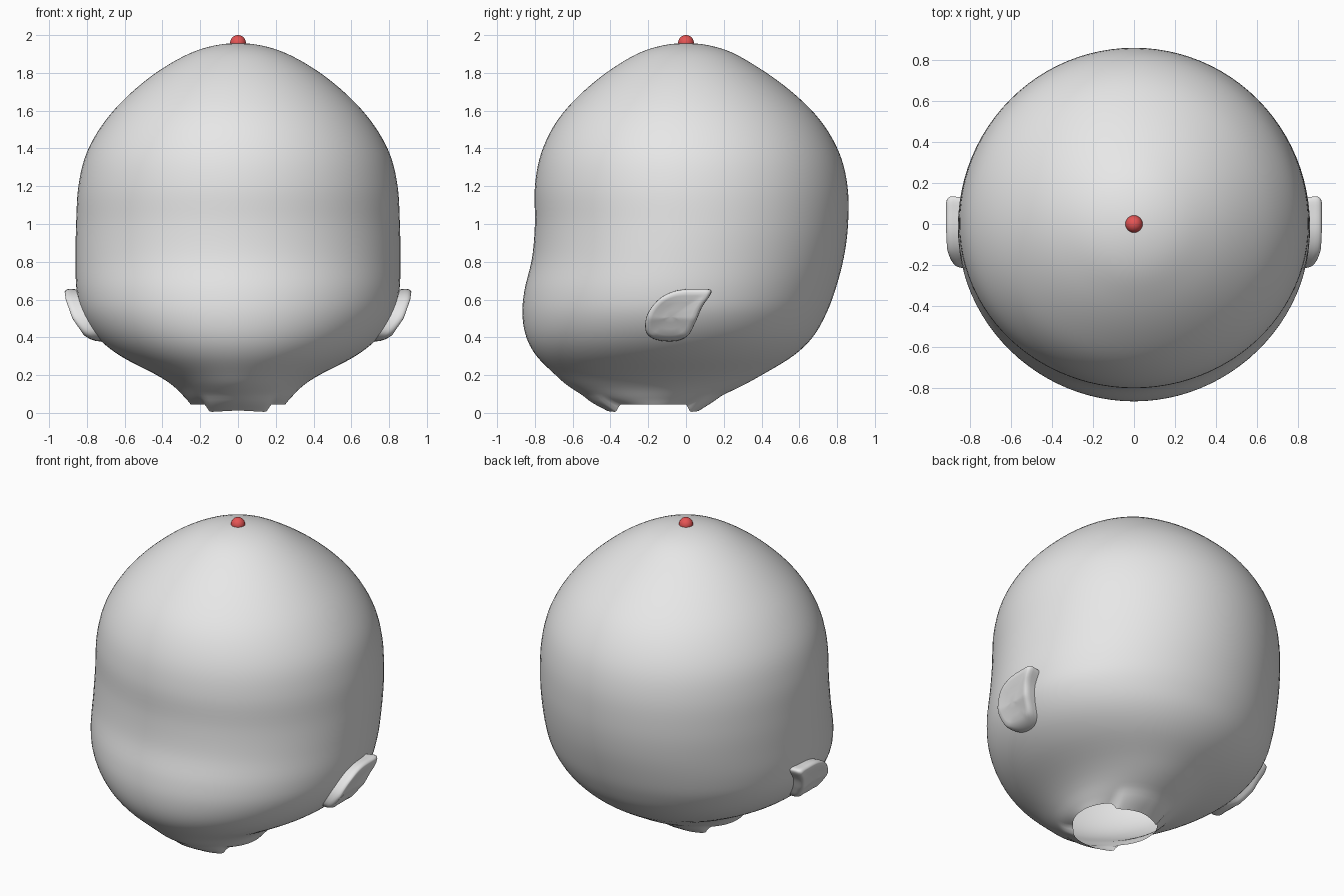
import bpy, bmesh, math
from mathutils import Vector

if "Cube" in bpy.data.objects:
    bpy.data.objects.remove(bpy.data.objects["Cube"])


def material(name, rgb):
    m = bpy.data.materials.new(name)
    m.diffuse_color = (*rgb, 1)
    m.use_nodes = True
    m.node_tree.nodes["Principled BSDF"].inputs["Base Color"].default_value = m.diffuse_color
    return m


grey = material("light grey", (0.8, 0.8, 0.8))
red = material("red", (0.78, 0.09, 0.09))


def catmull(p0, p1, p2, p3, t):
    return [0.5 * (2 * b + (c - a) * t + (2 * a - 5 * b + 4 * c - d) * t * t
                   + (3 * b - a - 3 * c + d) * t ** 3)
            for a, b, c, d in zip(p0, p1, p2, p3)]


def make_object(name, bm, mat, angle):
    mesh = bpy.data.meshes.new(name)
    bm.to_mesh(mesh)
    bm.free()
    ob = bpy.data.objects.new(name, mesh)
    bpy.context.collection.objects.link(ob)
    mesh.materials.append(mat)
    bpy.ops.object.select_all(action='DESELECT')
    ob.select_set(True)
    bpy.context.view_layer.objects.active = ob
    bpy.ops.object.shade_smooth_by_angle(angle=math.radians(angle))
    return ob


def loft(bm, rings, tip):
    """Skin rings of points and close the last ring onto a tip."""
    loops = [[bm.verts.new(p) for p in r] for r in rings]
    n = len(loops[0])
    for a, b in zip(loops, loops[1:]):
        for i in range(n):
            j = (i + 1) % n
            bm.faces.new((a[i], a[j], b[j], b[i]))
    t = bm.verts.new(tip)
    for i in range(n):
        bm.faces.new((loops[-1][i], loops[-1][(i + 1) % n], t))


# Head sections: height, half width, front y, back y, y of the widest point
rows = [
    (0.045, 0.25, -0.42, 0.07, -0.17),
    (0.08, 0.28, -0.52, 0.16, -0.17),
    (0.14, 0.34, -0.62, 0.29, -0.15),
    (0.20, 0.43, -0.69, 0.40, -0.13),
    (0.30, 0.62, -0.79, 0.565, -0.10),
    (0.40, 0.745, -0.845, 0.67, -0.07),
    (0.52, 0.825, -0.866, 0.74, -0.05),
    (0.65, 0.855, -0.855, 0.79, -0.04),
    (0.82, 0.86, -0.815, 0.835, -0.02),
    (1.00, 0.857, -0.80, 0.858, 0.0),
    (1.20, 0.845, -0.80, 0.855, 0.0),
    (1.38, 0.80, -0.765, 0.81, 0.0),
    (1.55, 0.70, -0.68, 0.71, 0.0),
    (1.70, 0.56, -0.545, 0.56, 0.0),
    (1.83, 0.39, -0.38, 0.38, 0.0),
    (1.925, 0.20, -0.20, 0.20, 0.0),
    (1.958, 0.0, 0.0, 0.0, 0.0),
]
before = [2 * a - b for a, b in zip(rows[0], rows[1])]
after = [rows[-2][0]] + [-v for v in rows[-2][1:]]
keys = [before] + rows + [after]
SEG, STEP = 96, 5
rings = []
for k in range(1, len(keys) - 2):
    for s in range(STEP):
        z, w, yf, yb, yc = catmull(*keys[k - 1:k + 3], s / STEP)
        ring = []
        for i in range(SEG):
            c, sn = math.cos(2 * math.pi * i / SEG), math.sin(2 * math.pi * i / SEG)
            # the neck opening dips at front and back
            u = min(1, max(0, (0.72 - abs(c)) / 0.14))
            dip = 0.04 * u * u * (3 - 2 * u) * max(0, 1 - (z - 0.045) / 0.05)
            if abs(c) < 0.6:
                dip *= 1 - 0.2 * (1 - abs(c) / 0.6)
            ring.append((w * c, yc + sn * (yb - yc if sn > 0 else yc - yf), z - dip))
        rings.append(ring)
bm = bmesh.new()
loft(bm, rings, (0, 0, 1.958))
make_object("head", bm, grey, 50)

# Ears: teardrop slabs leaning along the cheeks
outline = [(0.135, 0.645), (0.06, 0.656), (-0.05, 0.648), (-0.14, 0.605),
           (-0.205, 0.52), (-0.212, 0.43), (-0.16, 0.388), (-0.06, 0.38),
           (0.01, 0.41), (0.05, 0.48), (0.085, 0.56)]
n = len(outline)
tear = [catmull(*[outline[(k + d) % n] for d in (-1, 0, 1, 2)], s / 6)
        for k in range(n) for s in range(6)]
centre = Vector((-0.08, 0.51))
lean = [(0.37, 0.75), (0.41, 0.815), (0.50, 0.877), (0.60, 0.912), (0.67, 0.922)]


def ear_x(z):
    for (z0, x0), (z1, x1) in zip(lean, lean[1:]):
        if z <= z1:
            return x0 + (x1 - x0) * (z - z0) / (z1 - z0)
    return lean[-1][1]


def make_ear(name, side):
    layers = [(0.94, -0.13), (1.0, -0.035), (0.99, -0.018), (0.95, -0.006),
              (0.89, 0.0), (0.75, -0.002), (0.5, -0.008), (0.25, -0.01)]
    bm = bmesh.new()
    ear_rings = []
    for scale, depth in layers:
        pts = [centre + (Vector(p) - centre) * scale for p in tear]
        ear_rings.append([(side * (ear_x(p.y) + depth), p.x, p.y) for p in pts])
    loft(bm, ear_rings, (side * (ear_x(centre.y) - 0.01), centre.x, centre.y))
    bmesh.ops.recalc_face_normals(bm, faces=bm.faces)
    # the open base lies inside the head, so orient by the outward side
    bm.normal_update()
    if sum(f.normal.x * f.calc_area() for f in bm.faces) * side < 0:
        bmesh.ops.reverse_faces(bm, faces=bm.faces)
    make_object(name, bm, grey, 60)


make_ear("right_ear", 1)
make_ear("left_ear", -1)

# Red bead on the crown
bm = bmesh.new()
bmesh.ops.create_uvsphere(bm, u_segments=24, v_segments=16, radius=0.042)
bmesh.ops.translate(bm, verts=bm.verts, vec=(0, 0, 1.958))
make_object("crown_bead", bm, red, 60)
